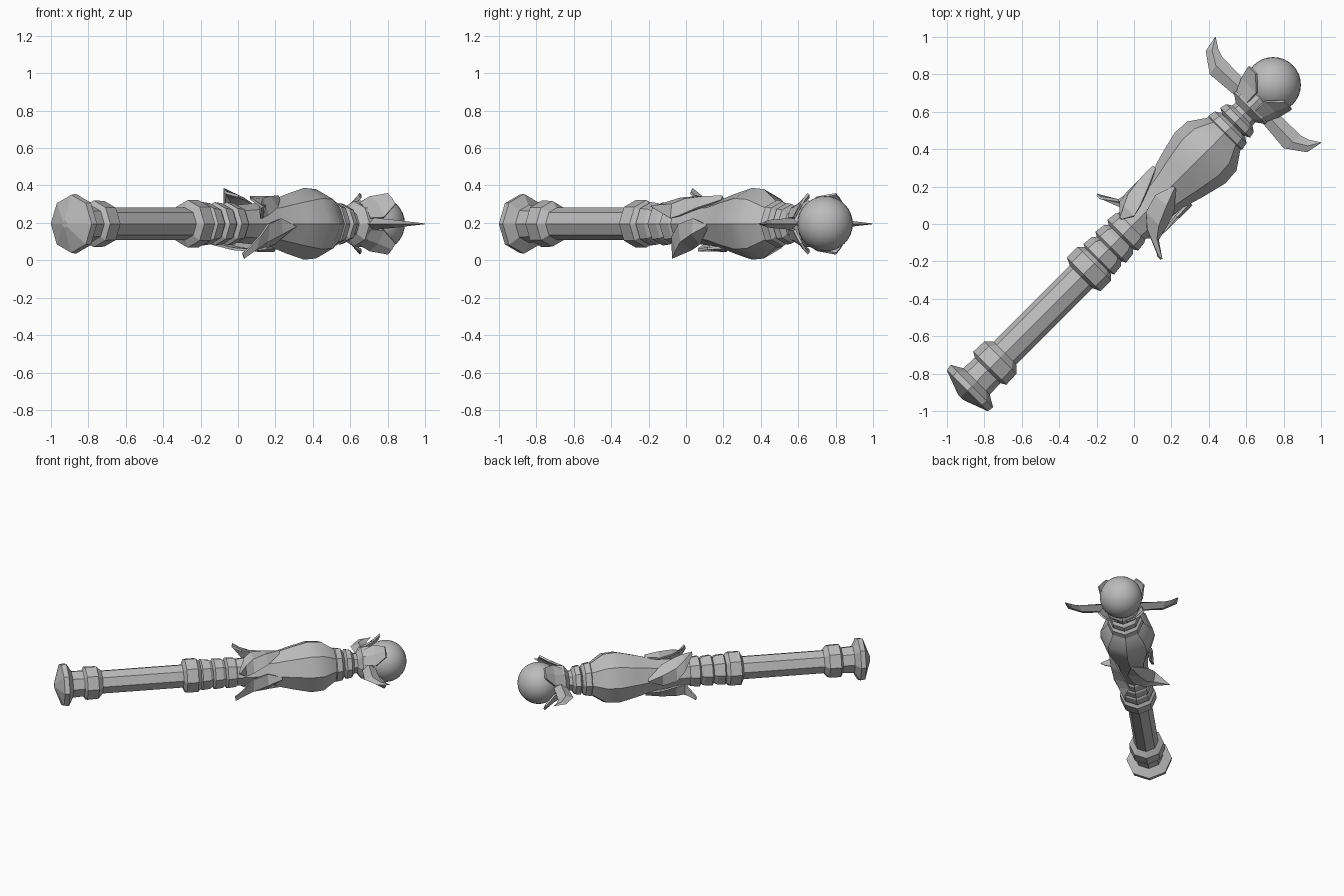
import bpy, bmesh
from math import sin, cos, radians, pi
from mathutils import Vector

cube = bpy.data.objects.get("Cube")
if cube:
    bpy.data.objects.remove(cube)

grey = bpy.data.materials.new("plain_grey")
grey.use_nodes = True
grey.diffuse_color = (0.5, 0.5, 0.5, 1)
grey.node_tree.nodes["Principled BSDF"].inputs["Base Color"].default_value = (0.5, 0.5, 0.5, 1)

# The sceptre lies flat along the diagonal: side, height, distance along the shaft
SIDE = Vector((1, -1, 0)).normalized()
AXIS = Vector((1, 1, 0)).normalized()
UP = Vector((0, 0, 1))
CENTRE = 0.195


def place(s, h, t):
    return SIDE * s + UP * (h + CENTRE) + AXIS * t


def around(angle, r, t):
    return place(r * cos(angle), r * sin(angle), t)


def finish(name, bm, smooth=None, thickness=0):
    """Turn a bmesh into a named, coloured object."""
    bmesh.ops.remove_doubles(bm, verts=bm.verts, dist=0.0005)
    bmesh.ops.recalc_face_normals(bm, faces=bm.faces)
    mesh = bpy.data.meshes.new(name)
    bm.to_mesh(mesh)
    bm.free()
    mesh.materials.append(grey)
    obj = bpy.data.objects.new(name, mesh)
    bpy.context.collection.objects.link(obj)
    if thickness:
        mod = obj.modifiers.new("thickness", 'SOLIDIFY')
        mod.thickness = thickness
        mod.offset = 0
    if smooth:
        bpy.ops.object.select_all(action='DESELECT')
        obj.select_set(True)
        bpy.context.view_layer.objects.active = obj
        bpy.ops.object.shade_smooth_by_angle(angle=radians(smooth))
    return obj


def loft(name, rows, closed=True, smooth=None, thickness=0):
    """Skin a list of point rows; closed rows become capped tubes."""
    bm = bmesh.new()
    verts = [[bm.verts.new(p) for p in row] for row in rows]
    n = len(rows[0])
    for a, b in zip(verts, verts[1:]):
        for i in range(n if closed else n - 1):
            j = (i + 1) % n
            bm.faces.new((a[i], a[j], b[j], b[i]))
    if closed:
        bm.faces.new(verts[0])
        bm.faces.new(verts[-1])
    return finish(name, bm, smooth, thickness)


def turned(name, profile, smooth=None):
    """Eight-sided turned part from (along, radius) pairs."""
    rows = [[around(k * pi / 4, r, t) for k in range(8)] for t, r in profile]
    return loft(name, rows, smooth=smooth)


# Handle
turned("pommel", [(-1.31, 0.02), (-1.26, 0.155), (-1.225, 0.16), (-1.19, 0.1), (-1.08, 0.095)])
turned("pommel_collar", [(-1.11, 0.09), (-1.09, 0.125), (-1.01, 0.122), (-0.975, 0.085)])
turned("shaft", [(-1.1, 0.086), (-0.3, 0.086)])

# Grip rings
turned("large_grip_ring", [(-0.4, 0.085), (-0.38, 0.127), (-0.3, 0.127), (-0.27, 0.095)])
for i, t in enumerate((-0.28, -0.19, -0.1)):
    turned("grip_ring_%d" % (i + 1),
           [(t, 0.09), (t + 0.015, 0.116), (t + 0.07, 0.11), (t + 0.095, 0.09)])

# Swelling head and the rings above it
turned("head", [(-0.02, 0.1), (0.12, 0.11), (0.24, 0.122), (0.37, 0.16), (0.5, 0.192),
                (0.59, 0.185), (0.67, 0.13), (0.72, 0.1)], smooth=35)
turned("neck", [(0.7, 0.085), (0.9, 0.07)])
turned("lower_neck_ring", [(0.67, 0.1), (0.69, 0.128), (0.73, 0.12), (0.75, 0.09)])
turned("upper_neck_ring", [(0.75, 0.085), (0.765, 0.112), (0.8, 0.105), (0.82, 0.075)])

# Swirling claws around the base of the head: along, radius, turn, half width
for k, reach in enumerate((0.245, 0.19, 0.26, 0.185)):
    rows = []
    tip = radians(22 + 90 * k)
    for t, r, turn, half in ((0.29, 0.135, 62, 3), (0.19, 0.142, 48, 32), (0.09, 0.15, 32, 36),
                             (0.03, 0.16, 15, 26), (-0.03, reach, 0, 1)):
        mid, half = tip + radians(turn), radians(half)
        rows.append([around(mid - half, r * 0.94, t), around(mid, r + 0.01, t),
                     around(mid + half, r * 0.94, t)])
    loft("claw_%d" % (k + 1), rows, closed=False, thickness=0.014)

# Cup that holds the orb
turned("cup", [(0.84, 0.07), (0.875, 0.12), (0.93, 0.125), (0.97, 0.1)])

# Four diagonal prongs: along, radius, half width
for k in range(4):
    mid = radians(45 + 90 * k)
    rows = []
    for t, r, half in ((0.89, 0.112, 30), (0.96, 0.145, 32), (1.03, 0.19, 12)):
        half = radians(half)
        rows.append([around(mid - half, r, t), around(mid, r, t), around(mid + half, r, t)])
    loft("prong_%d" % (k + 1), rows, closed=False, thickness=0.014)

# Pair of curved wings with a diamond section
for name, sign in (("right_wing", 1), ("left_wing", -1)):
    rows = []
    for s1, t1, s2, t2, thick in ((0.07, 0.87, 0.07, 0.96, 0.035), (0.28, 0.852, 0.3, 0.965, 0.02),
                                  (0.383, 0.925, 0.34, 0.978, 0.01), (0.4, 1.012, 0.397, 1.015, 0.002)):
        s, t = (s1 + s2) / 2 * sign, (t1 + t2) / 2
        rows.append([place(s1 * sign, 0, t1), place(s, thick, t),
                     place(s2 * sign, 0, t2), place(s, -thick, t)])
    loft(name, rows)

# Orb
bm = bmesh.new()
bmesh.ops.create_uvsphere(bm, u_segments=32, v_segments=16, radius=0.148)
bmesh.ops.translate(bm, verts=bm.verts, vec=place(0, 0, 1.052))
finish("orb", bm, smooth=40)
